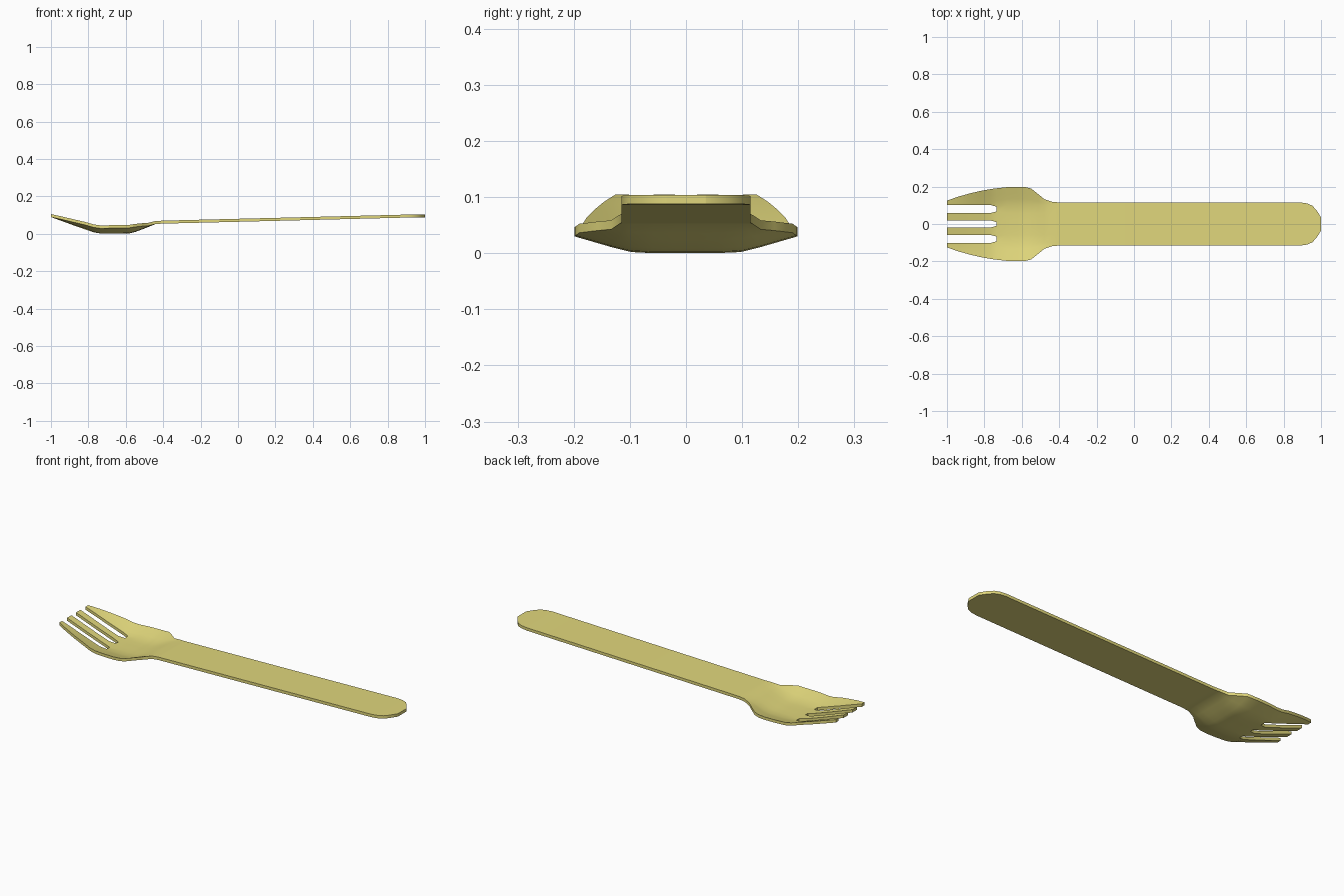
import bpy, bmesh

if "Cube" in bpy.data.objects:
    bpy.data.objects.remove(bpy.data.objects["Cube"])

THICK = 0.016
# stations along the fork: x, half width, underside height, edge lift factor
STATIONS = [
    (-1.0, 0.125, 0.089, 0.0), (-0.94, 0.146, 0.067, 0.6), (-0.88, 0.163, 0.045, 0.85),
    (-0.82, 0.177, 0.024, 1.0), (-0.77, 0.186, 0.007, 1.0), (-0.735, 0.191, 0.001, 1.0),
    (-0.68, 0.197, 0.0, 1.0), (-0.62, 0.199, 0.0, 1.0), (-0.58, 0.197, 0.002, 1.0),
    (-0.55, 0.190, 0.009, 1.0), (-0.51, 0.158, 0.024, 0.9), (-0.48, 0.133, 0.036, 0.6),
    (-0.44, 0.119, 0.052, 0.0), (-0.40, 0.115, 0.054, 0.0), (0.25, 0.115, 0.070, 0.0),
    (0.89, 0.115, 0.086, 0.0), (0.925, 0.110, 0.087, 0.0), (0.953, 0.098, 0.0875, 0.0),
    (0.975, 0.075, 0.088, 0.0), (1.0, 0.036, 0.088, 0.0),
]
SLOT_END = -0.735
SLOT_STRIPS = (2, 6, 10)   # gaps between the four tines


def columns(x, w):
    """Lengthwise mesh lines; they pinch together at the slot ends."""
    a = [0.010, 0.067, 0.093] if x == SLOT_END else [0.020, 0.058, 0.102]
    if w < 0.115:
        a = [v * w / 0.115 for v in a]
    half = a[:] + [a[2] + (w - a[2]) * t for t in (0.33, 0.66, 1.0)]
    return [-v for v in reversed(half)] + half


def lift(y):
    """Upward curve of the bowl towards its sides."""
    y = abs(y)
    if y < 0.09:
        return 0.0
    if y < 0.13:
        return (y - 0.09) * 0.25
    return 0.01 + (y - 0.13) * 0.29


# underside sheet, with the tine gaps left open
bm = bmesh.new()
rows = [[bm.verts.new((x, y, z + k * lift(y))) for y in columns(x, w)]
        for x, w, z, k in STATIONS]
n = len(rows[0])
gaps = (3, 5, 7)           # strips between column pairs that bound a slot
for i in range(len(rows) - 1):
    for j in range(n - 1):
        if j in gaps and STATIONS[i][0] < SLOT_END:
            continue
        bm.faces.new((rows[i][j], rows[i + 1][j], rows[i + 1][j + 1], rows[i][j + 1]))
bmesh.ops.delete(bm, geom=[v for v in bm.verts if not v.link_faces], context='VERTS')

# thickness
ext = bmesh.ops.extrude_face_region(bm, geom=bm.faces[:], use_keep_orig=True)
top = [g for g in ext["geom"] if isinstance(g, bmesh.types.BMVert)]
bmesh.ops.translate(bm, verts=top, vec=(0, 0, THICK))
bmesh.ops.recalc_face_normals(bm, faces=bm.faces[:])

mesh = bpy.data.meshes.new("fork")
bm.to_mesh(mesh)
bm.free()
fork = bpy.data.objects.new("fork", mesh)
bpy.context.collection.objects.link(fork)

mat = bpy.data.materials.new("yellow_plastic")
mat.diffuse_color = (0.75, 0.68, 0.2, 1)
mat.use_nodes = True
mat.node_tree.nodes["Principled BSDF"].inputs["Base Color"].default_value = mat.diffuse_color
mesh.materials.append(mat)

bpy.context.view_layer.objects.active = fork
fork.select_set(True)
bpy.ops.object.shade_smooth_by_angle(angle=0.6)
